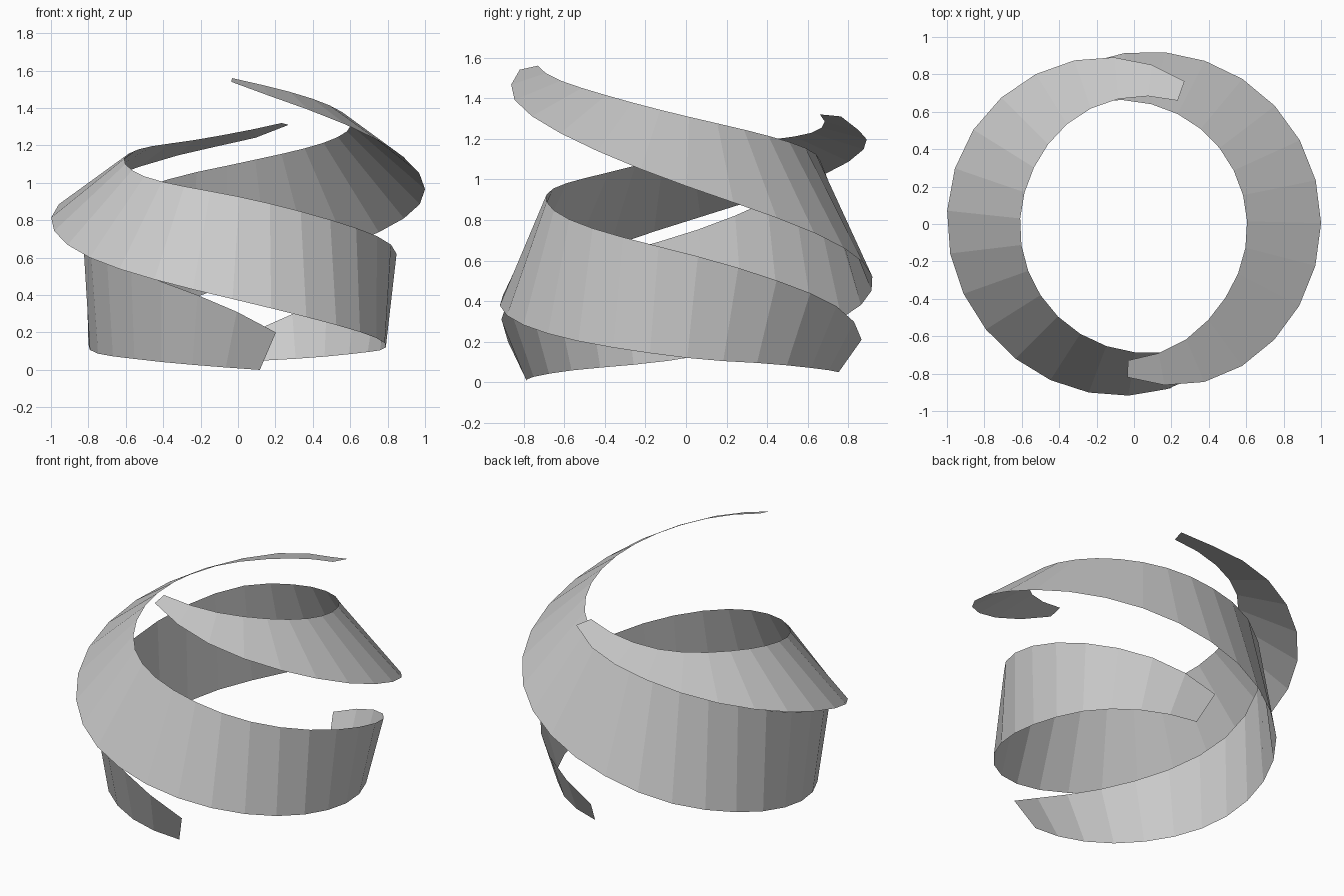
import bpy
from math import radians, cos, sin

if "Cube" in bpy.data.objects:
    bpy.data.objects.remove(bpy.data.objects["Cube"])

SEGMENTS = 28

# Ribbon sections: sweep angle, lower radius, lower height, upper radius, upper height
FRONT = [
    (0, .79, 0, .90, .20), (20, .79, .02, .91, .36), (50, .79, .055, .88, .52),
    (99, .80, .12, .83, .72), (155, .875, .30, .73, 1.0), (189, .92, .47, .66, 1.10),
    (241, .985, .75, .61, 1.22), (279, 1.0, .97, .605, 1.31), (320, .97, 1.24, .63, 1.42),
    (346, .92, 1.40, .68, 1.49), (371, .82, 1.54, .73, 1.56)]
BACK = [
    (0, .765, .05, .87, .21), (20, .77, .065, .88, .34), (46, .775, .09, .88, .47),
    (79, .79, .12, .85, .62), (125, .85, .22, .77, .78), (169, .915, .37, .69, .92),
    (222, .97, .59, .63, 1.03), (259, 1.0, .79, .61, 1.12), (291, .995, .96, .615, 1.18),
    (330, .93, 1.15, .66, 1.23), (358, .85, 1.25, .69, 1.29), (369, .81, 1.31, .70, 1.32)]


def sample(rows, a):
    """Smooth (Hermite) interpolation of the section table at angle a."""
    n = len(rows)
    i = max(k for k in range(n - 1) if rows[k][0] <= a)
    p, q = rows[i], rows[i + 1]
    before, after = rows[max(i - 1, 0)], rows[min(i + 2, n - 1)]
    h = q[0] - p[0]
    s = (a - p[0]) / h
    out = []
    for k in range(1, 5):
        m0 = (q[k] - before[k]) / (q[0] - before[0]) * h
        m1 = (after[k] - p[k]) / (after[0] - p[0]) * h
        out.append((2*s**3 - 3*s**2 + 1) * p[k] + (s**3 - 2*s**2 + s) * m0
                   + (3*s**2 - 2*s**3) * q[k] + (s**3 - s**2) * m1)
    return out


def ribbon(name, rows, start):
    verts = []
    for i in range(SEGMENTS + 1):
        t = i / SEGMENTS
        sweep = rows[-1][0] * t
        r0, z0, r1, z1 = sample(rows, sweep)
        low = radians(start - sweep)
        up = radians(start - sweep + 4.5 * (1 - t))   # edge leans at the start
        verts += [(r0 * cos(low), r0 * sin(low), z0), (r1 * cos(up), r1 * sin(up), z1)]
    faces = [(2*i, 2*i + 1, 2*i + 3, 2*i + 2) for i in range(SEGMENTS)]
    mesh = bpy.data.meshes.new(name)
    mesh.from_pydata(verts, [], faces)
    obj = bpy.data.objects.new(name, mesh)
    bpy.context.collection.objects.link(obj)


# Two interleaved spiral peel ribbons, winding clockwise upwards
ribbon("front_spiral_ribbon", FRONT, -81.5)
ribbon("back_spiral_ribbon", BACK, 79.5)
